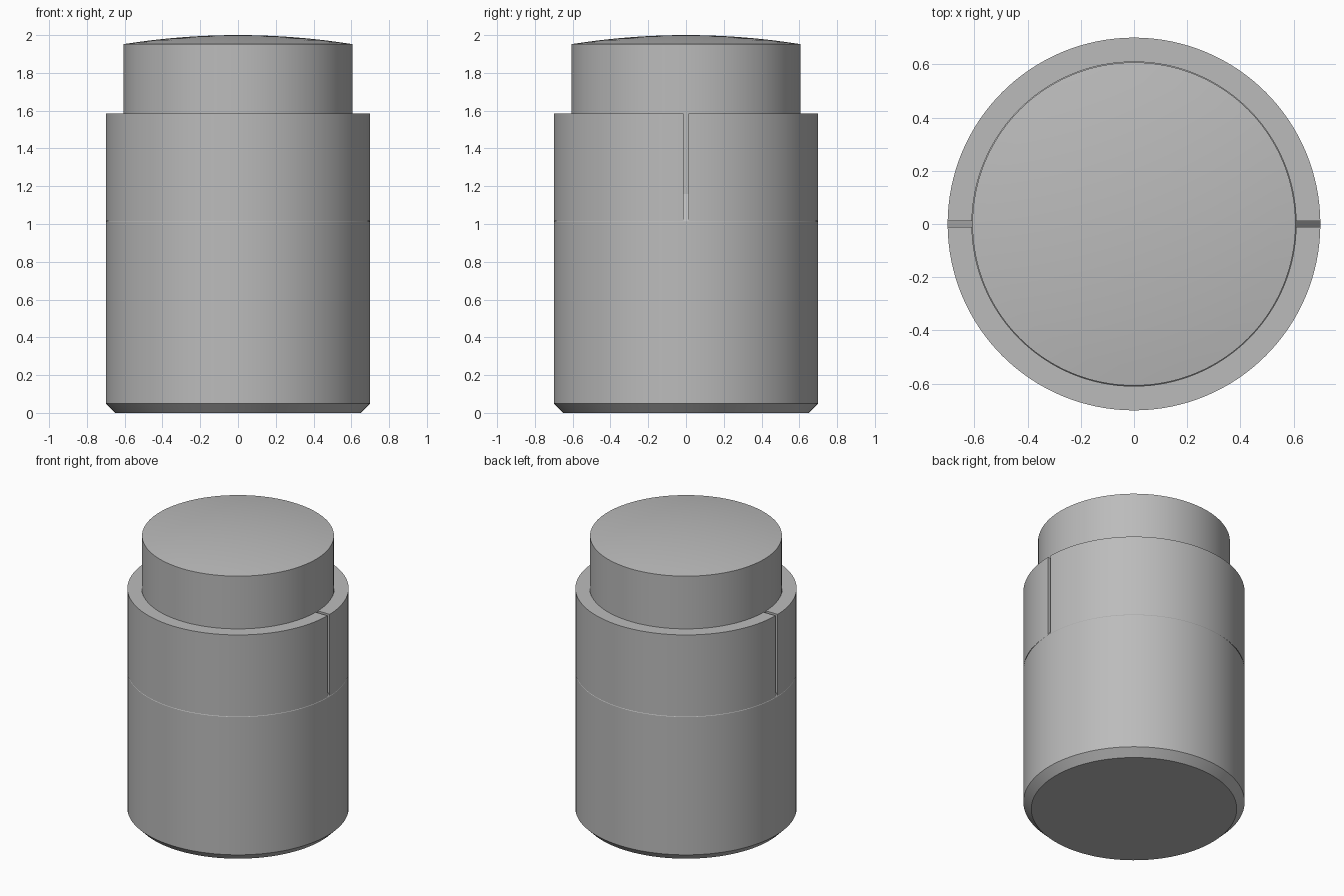
import bpy, bmesh, math
from mathutils import Vector, Matrix

cube = bpy.data.objects.get("Cube")
if cube:
    bpy.data.objects.remove(cube, do_unlink=True)

SEGMENTS = 128
R_BODY, R_CAP = 0.70, 0.607
Z_SEAM, Z_CONE, Z_COLLAR, Z_RIM, Z_TOP = 1.012, 1.16, 1.585, 1.952, 2.0
SLOT_HALF = 0.012

grey = bpy.data.materials.new("satin grey")
grey.use_nodes = True
colour = (0.5, 0.5, 0.5, 1)
grey.diffuse_color = colour
grey.node_tree.nodes["Principled BSDF"].inputs["Base Color"].default_value = colour


def spin_profile(bm, profile, angle, steps, closed=False):
    """Revolve (radius, height) points about the z axis."""
    verts = [bm.verts.new((r, 0, z)) for r, z in profile]
    edges = [bm.edges.new(pair) for pair in zip(verts, verts[1:])]
    if closed:
        edges.append(bm.edges.new((verts[-1], verts[0])))
    bmesh.ops.spin(bm, geom=verts + edges, cent=(0, 0, 0), axis=(0, 0, 1),
                   angle=angle, steps=steps)
    bmesh.ops.remove_doubles(bm, verts=bm.verts, dist=1e-5)


def make_object(name, bm):
    bmesh.ops.recalc_face_normals(bm, faces=bm.faces)
    mesh = bpy.data.meshes.new(name)
    bm.to_mesh(mesh)
    bm.free()
    mesh.materials.append(grey)
    obj = bpy.data.objects.new(name, mesh)
    bpy.context.collection.objects.link(obj)
    bpy.ops.object.select_all(action="DESELECT")
    obj.select_set(True)
    bpy.context.view_layer.objects.active = obj
    bpy.ops.object.shade_smooth_by_angle(angle=math.radians(25))
    return obj


# Body with a chamfered foot and a conical seat under the collar
bm = bmesh.new()
spin_profile(bm, [(0, 0), (R_BODY - 0.05, 0), (R_BODY, 0.05), (R_BODY, Z_SEAM),
                  (R_CAP, Z_CONE), (0, Z_CONE)], math.tau, SEGMENTS)
make_object("body", bm)

# Cap: straight wall with a shallow spherical crown
rise = Z_TOP - Z_RIM
sphere = (R_CAP ** 2 + rise ** 2) / (2 * rise)
sweep = math.asin(R_CAP / sphere)
crown = [(sphere * math.sin(sweep * t / 8),
          Z_TOP - sphere * (1 - math.cos(sweep * t / 8))) for t in range(8, -1, -1)]
bm = bmesh.new()
spin_profile(bm, [(0, Z_CONE), (R_CAP, Z_CONE)] + crown, math.tau, SEGMENTS)
make_object("cap", bm)

# Split collar: half a ring trimmed along the slot, mirrored to the front
bm = bmesh.new()
gap = 0.004
spin_profile(bm, [(R_BODY, Z_SEAM + gap), (R_BODY, Z_COLLAR), (R_CAP + gap / 2, Z_COLLAR),
                  (R_CAP + gap / 2, Z_CONE)], math.pi, SEGMENTS // 2, closed=True)
cut = bmesh.ops.bisect_plane(bm, geom=bm.verts[:] + bm.edges[:] + bm.faces[:],
                             plane_co=(0, SLOT_HALF, 0), plane_no=(0, 1, 0),
                             clear_inner=True)
rim = [e for e in cut["geom_cut"] if isinstance(e, bmesh.types.BMEdge)]
bmesh.ops.holes_fill(bm, edges=rim, sides=0)
collar = make_object("split_collar", bm)
mirror = collar.modifiers.new("Mirror", "MIRROR")
mirror.use_axis = (False, True, False)
mirror.use_mirror_merge = False
collar.modifiers.move(len(collar.modifiers) - 1, 0)
